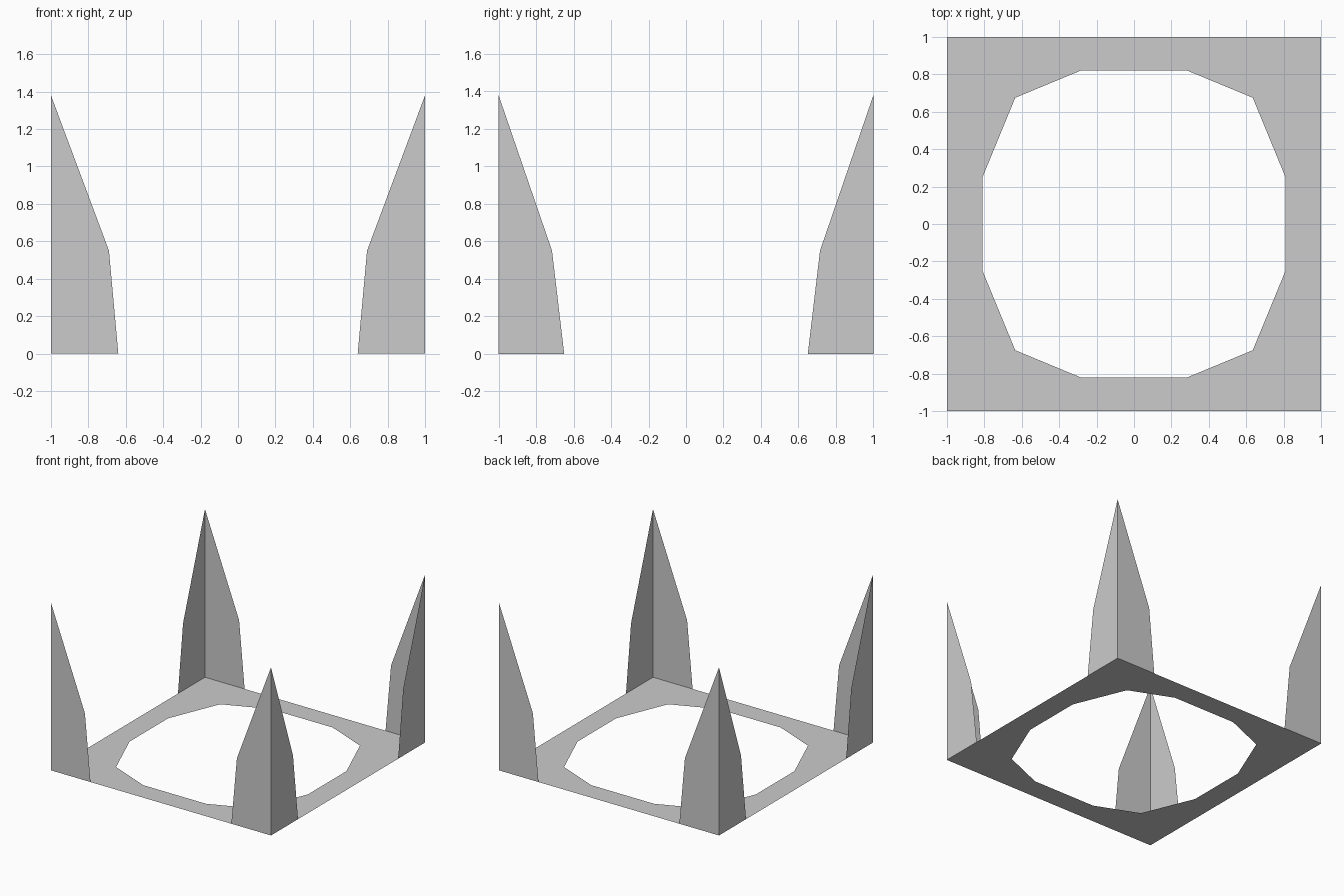
import bpy
import bmesh

cube = bpy.data.objects.get("Cube")
if cube:
    bpy.data.objects.remove(cube, do_unlink=True)

grey = bpy.data.materials.new("plain grey")
grey.use_nodes = True
colour = (0.6, 0.6, 0.6, 1)
grey.diffuse_color = colour
grey.node_tree.nodes["Principled BSDF"].inputs["Base Color"].default_value = colour


def sheet(name, faces):
    """Make one object from flat polygons, joining shared corners."""
    bm = bmesh.new()
    for points in faces:
        bm.faces.new([bm.verts.new(p) for p in points])
    bmesh.ops.remove_doubles(bm, verts=bm.verts, dist=0.0001)
    mesh = bpy.data.meshes.new(name)
    bm.to_mesh(mesh)
    bm.free()
    mesh.materials.append(grey)
    obj = bpy.data.objects.new(name, mesh)
    bpy.context.collection.objects.link(obj)


# Flat base: a square with a twelve-sided opening, split into four quarters
quarter = [(0.81, 0), (1, 0), (1, 1), (0, 1), (0, 0.82),
           (0.285, 0.82), (0.635, 0.675), (0.81, 0.25)]
base = []
for sx in (1, -1):
    for sy in (1, -1):
        ring = [(x * sx, y * sy, 0) for x, y in quarter]
        base.append(ring if sx * sy > 0 else ring[::-1])
sheet("base_plate", base)

# Corner uprights: two tapering sheets meeting at a vertical edge
for sy, end in ((-1, "front"), (1, "back")):
    for sx, side in ((1, "left"), (-1, "right")):
        along_x = [(1, 0), (1, 1.38), (0.69, 0.55), (0.64, 0)]
        along_y = [(1, 0), (1, 1.38), (0.715, 0.55), (0.65, 0)]
        wing_x = [(x * sx, sy, z) for x, z in along_x]
        wing_y = [(sx, y * sy, z) for y, z in along_y]
        # Keep every sheet facing outwards
        if sx * sy > 0:
            wing_y.reverse()
        else:
            wing_x.reverse()
        sheet(f"{end}_{side}_upright", [wing_x, wing_y])
